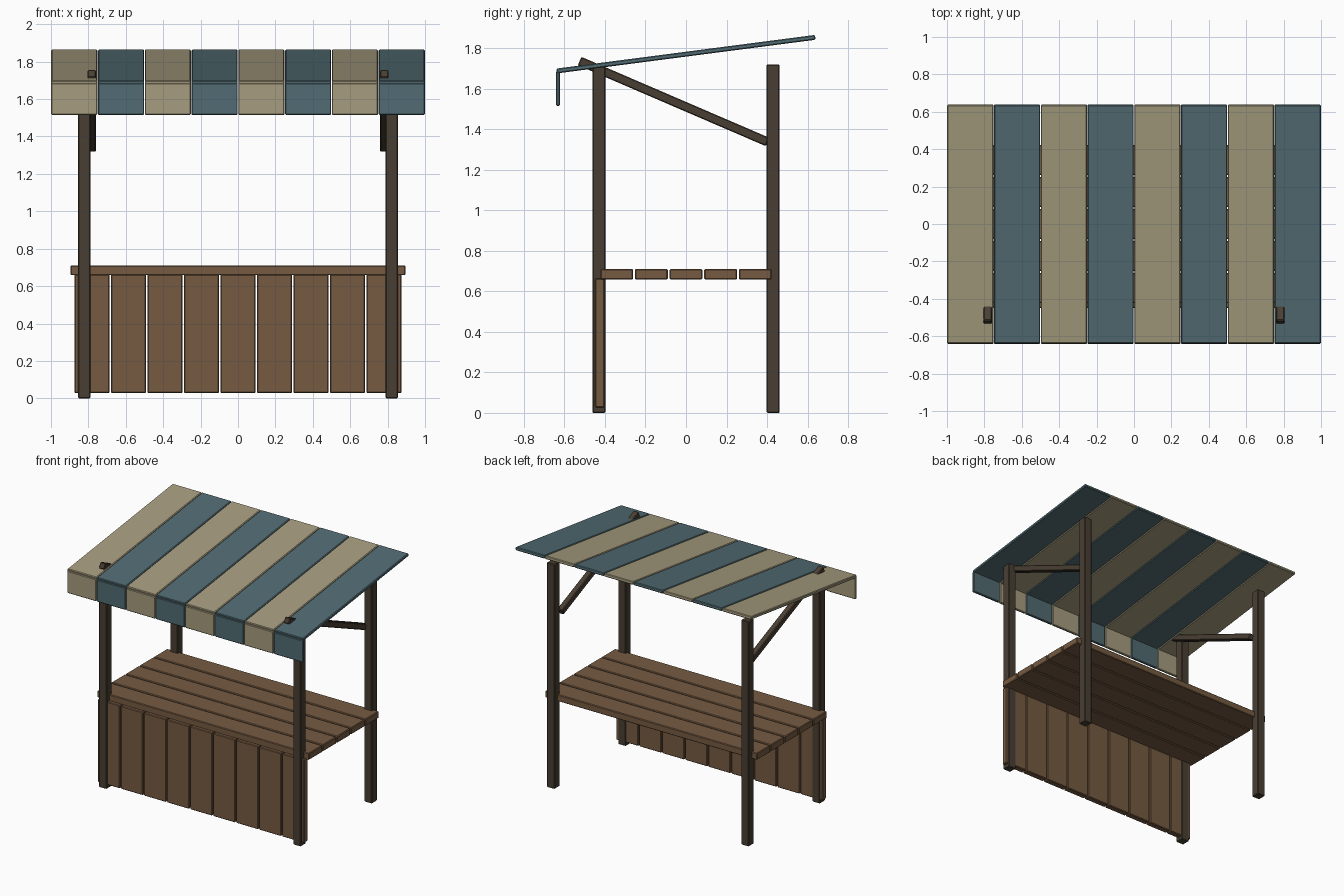
import bpy, math

if "Cube" in bpy.data.objects:
    bpy.data.objects.remove(bpy.data.objects["Cube"])


def material(name, rgb):
    m = bpy.data.materials.new(name)
    lin = [((c / 255 + 0.055) / 1.055) ** 2.4 for c in rgb]
    m.diffuse_color = (*lin, 1)
    m.use_nodes = True
    m.node_tree.nodes["Principled BSDF"].inputs["Base Color"].default_value = m.diffuse_color
    return m


DARK = material("dark timber", (73, 63, 51))
WOOD = material("brown planks", (118, 91, 66))
CREAM = material("cream canvas", (166, 156, 126))
TEAL = material("teal canvas", (82, 108, 115))


def box(name, centre, size, mat, tilt=0.0, bevel=0.005):
    """Slightly bevelled box, tilted about x."""
    bpy.ops.mesh.primitive_cube_add(size=1, location=centre)
    ob = bpy.context.object
    ob.name = name
    for v in ob.data.vertices:
        v.co = [c * s for c, s in zip(v.co, size)]
    ob.rotation_euler.x = tilt
    ob.data.materials.append(mat)
    mod = ob.modifiers.new("edge", 'BEVEL')
    mod.width = bevel
    mod.segments = 1
    return ob


def beam(name, x, a, b, size, mat):
    """Beam in the yz plane from point a to point b."""
    dy, dz = b[0] - a[0], b[1] - a[1]
    return box(name, (x, (a[0] + b[0]) / 2, (a[1] + b[1]) / 2),
               (size[0], math.hypot(dy, dz), size[1]), mat, math.atan2(dz, dy))


# posts and braces on both sides
for side, s in (("left", -1), ("right", 1)):
    box(f"front_post_{side}", (s * 0.822, -0.43, 0.859), (0.065, 0.065, 1.718), DARK)
    box(f"back_post_{side}", (s * 0.822, 0.43, 0.86), (0.065, 0.065, 1.72), DARK)
    beam(f"brace_{side}", s * 0.782, (-0.525, 1.736), (0.402, 1.337), (0.045, 0.045), DARK)

# counter top boards
for i in range(5):
    box(f"counter_board_{i + 1}", (0, (i - 2) * 0.171, 0.684), (1.792, 0.162, 0.052), WOOD)

# front panel boards
for i in range(9):
    box(f"front_board_{i + 1}", ((i - 4) * 0.195, -0.425, 0.345), (0.187, 0.047, 0.635), WOOD)

# striped awning with hanging valance
for i in range(8):
    x = -0.875 + i * 0.25
    mat = TEAL if i % 2 else CREAM
    beam(f"awning_stripe_{i + 1}", x, (-0.638, 1.687), (0.638, 1.853), (0.247, 0.024), mat)
    box(f"valance_stripe_{i + 1}", (x, -0.632, 1.600), (0.247, 0.02, 0.17), mat)
